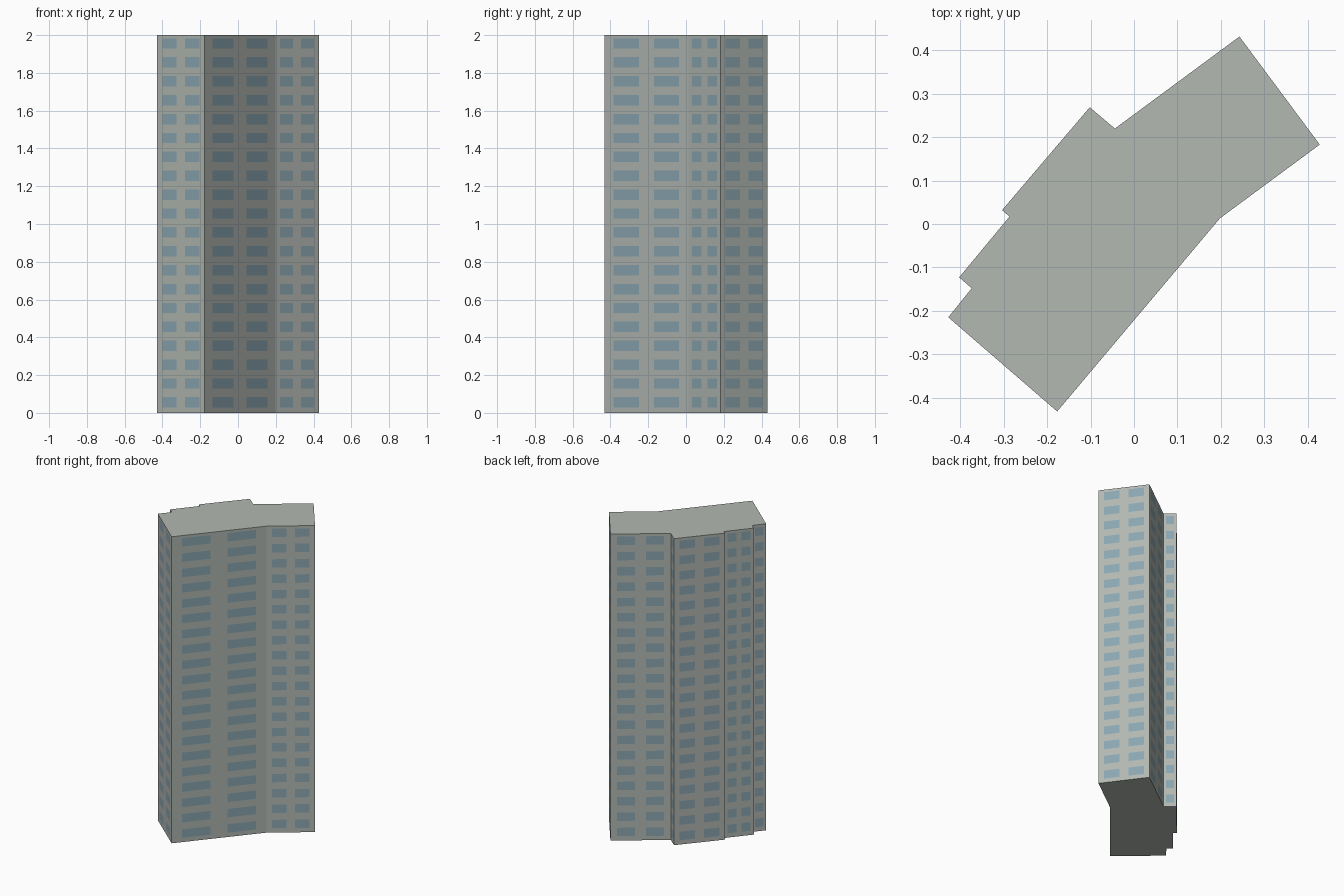
import bpy, bmesh
from mathutils import Vector

if "Cube" in bpy.data.objects:
    bpy.data.objects.remove(bpy.data.objects["Cube"])

HEIGHT, FLOORS = 2.0, 20
STOREY = HEIGHT / FLOORS
SILL, HEAD = 0.028, 0.083          # window bottom and top within a storey

# Tower footprint, counter-clockwise
FOOTPRINT = [(0.243, 0.432), (-0.044, 0.220), (-0.102, 0.269), (-0.304, 0.032),
             (-0.287, 0.017), (-0.403, -0.123), (-0.374, -0.148), (-0.428, -0.215),
             (-0.177, -0.432), (0.198, 0.013), (0.428, 0.183)]


def material(name, rgb):
    m = bpy.data.materials.new(name)
    m.diffuse_color = (*rgb, 1.0)
    m.use_nodes = True
    m.node_tree.nodes["Principled BSDF"].inputs["Base Color"].default_value = m.diffuse_color
    return m


def window_columns(length):
    """Start and end of each window as fractions of the wall length."""
    if length < 0.06:
        return []
    if length < 0.13:
        return [(0.20, 0.80)]
    return [(0.11, 0.41), (0.59, 0.89)]


# Storey levels: floor, sill, head for every storey, then the roof line
levels = [(f * STOREY + dz) for f in range(FLOORS) for dz in (0.0, SILL, HEAD)] + [HEIGHT]

bm = bmesh.new()

# Walls: each side is a grid whose window cells get the glass colour
for i, p in enumerate(FOOTPRINT):
    a, b = Vector(p), Vector(FOOTPRINT[(i + 1) % len(FOOTPRINT)])
    cuts = [0.0] + [t for w in window_columns((b - a).length) for t in w] + [1.0]
    grid = [[bm.verts.new((*a.lerp(b, t), z)) for t in cuts] for z in levels]
    for r in range(len(levels) - 1):
        for c in range(len(cuts) - 1):
            f = bm.faces.new((grid[r][c], grid[r][c + 1], grid[r + 1][c + 1], grid[r + 1][c]))
            f.material_index = 1 if r % 3 == 1 and c % 2 == 1 else 0

bmesh.ops.remove_doubles(bm, verts=bm.verts[:], dist=1e-4)

# Flat roof and base close the open ends
bmesh.ops.holes_fill(bm, edges=[e for e in bm.edges if e.is_boundary], sides=0)
for f in bm.faces:
    if abs(f.normal.z) > 0.5:
        f.material_index = 0
bmesh.ops.recalc_face_normals(bm, faces=bm.faces[:])

mesh = bpy.data.meshes.new("tower_block")
bm.to_mesh(mesh)
bm.free()
mesh.materials.append(material("pale grey concrete", (0.445, 0.479, 0.445)))
mesh.materials.append(material("blue grey glass", (0.254, 0.381, 0.434)))
tower = bpy.data.objects.new("tower_block", mesh)
bpy.context.collection.objects.link(tower)
